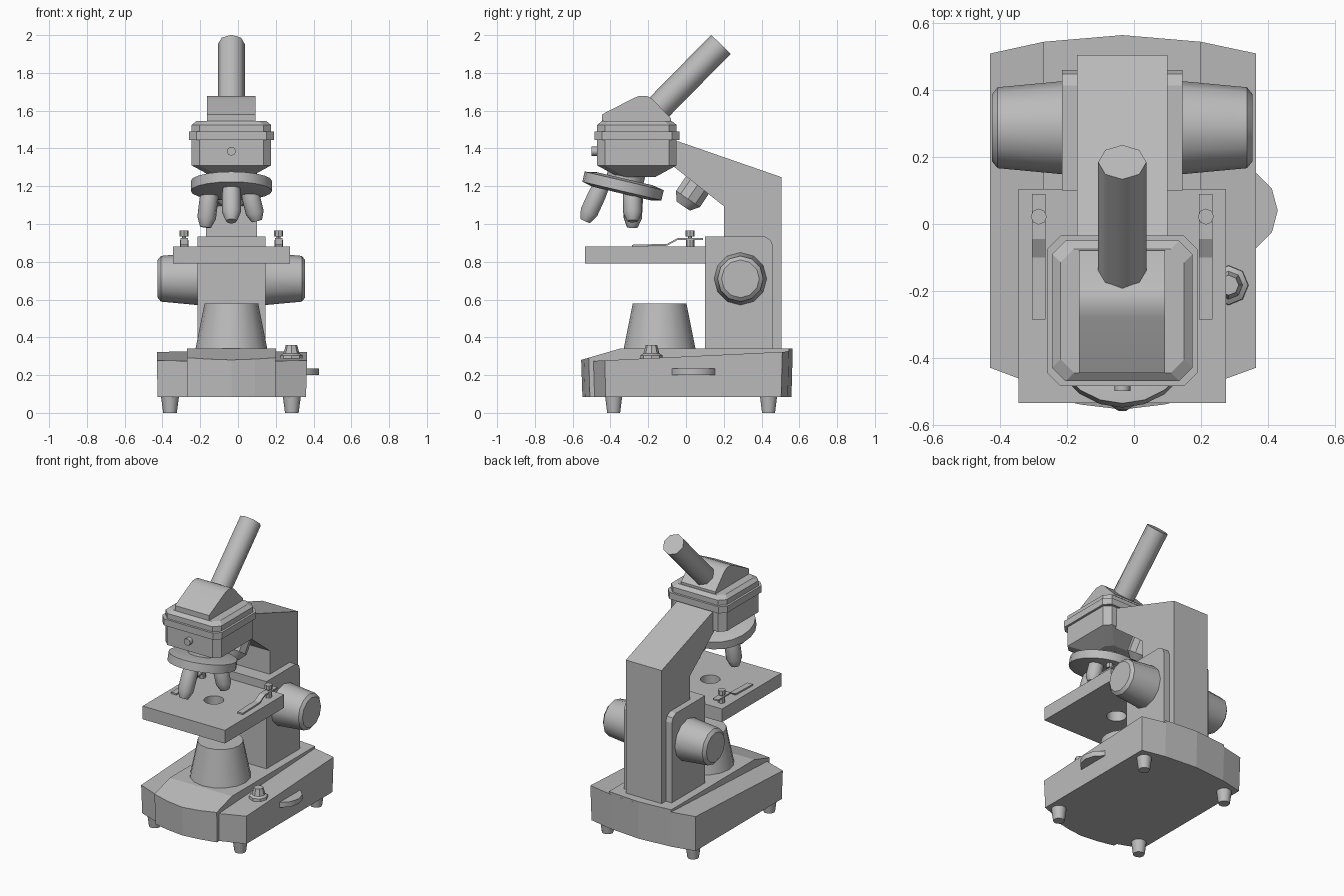
import bpy, bmesh, math
from mathutils import Vector

cube = bpy.data.objects.get("Cube")
if cube:
    bpy.data.objects.remove(cube, do_unlink=True)

GREY = (0.5, 0.5, 0.5, 1.0)
paint = bpy.data.materials.new("neutral_grey")
paint.use_nodes = True
paint.diffuse_color = GREY
paint.node_tree.nodes["Principled BSDF"].inputs["Base Color"].default_value = GREY

CX = -0.035  # centre plane of the body


def finish(bm, name, angle=0):
    """Turn a bmesh into an object, smooth below the given angle."""
    bmesh.ops.recalc_face_normals(bm, faces=bm.faces)
    mesh = bpy.data.meshes.new(name)
    bm.to_mesh(mesh)
    bm.free()
    mesh.materials.append(paint)
    if angle:
        for p in mesh.polygons:
            p.use_smooth = True
        mesh.set_sharp_from_angle(angle=math.radians(angle))
    ob = bpy.data.objects.new(name, mesh)
    bpy.context.collection.objects.link(ob)
    return ob


def loft(name, rings, angle=0):
    """Skin a list of equal-length vertex rings and cap both ends."""
    bm = bmesh.new()
    rows = [[bm.verts.new(p) for p in ring] for ring in rings]
    for a, b in zip(rows, rows[1:]):
        for i in range(len(a)):
            j = (i + 1) % len(a)
            bm.faces.new((a[i], a[j], b[j], b[i]))
    bm.faces.new(rows[0])
    bm.faces.new(rows[-1])
    return finish(bm, name, angle)


def side_profile(name, pts, x0, x1, angle=0):
    """Extrude a (y, z) outline across x."""
    return loft(name, [[(x, y, z) for y, z in pts] for x in (x0, x1)], angle)


def slab(name, pts, bottom, top):
    """Extrude an (x, y) outline up to a sloping top, narrowing a little below."""
    k = 0.988
    low = [(CX + (x - CX) * k, y * k, bottom) for x, y in pts]
    return loft(name, [low, [(x, y, top(y)) for x, y in pts]])


def turned(name, profile, origin, direction, sides=12, angle=50):
    """Turned part: (radius, distance) pairs along a direction."""
    q = Vector(direction).to_track_quat('Z', 'Y')
    o = Vector(origin)
    turn = [math.tau * i / sides for i in range(sides)]
    return loft(name, [[o + q @ Vector((r * math.cos(t), r * math.sin(t), d))
                        for t in turn] for r, d in profile], angle)


def between(name, start, end, profile, sides=10, angle=50):
    """Turned part whose distances are fractions from start to end."""
    d = Vector(end) - Vector(start)
    return turned(name, [(r, f * d.length) for r, f in profile], start, d, sides, angle)


# Base: sloping outer body, raised spine and slanted nose
slab("base_body",
     [(-0.43, -0.43), (-0.27, -0.49), (0.2, -0.49), (0.365, -0.43),
      (0.365, 0.51), (0.2, 0.545), (CX, 0.565), (-0.27, 0.545), (-0.43, 0.51)],
     0.085, lambda y: 0.275 + 0.048 * (y + 0.49))
slab("base_spine",
     [(-0.27, -0.35), (0.2, -0.35), (0.2, 0.545), (CX, 0.565), (-0.27, 0.545)],
     0.085, lambda y: 0.34)
slab("base_nose",
     [(-0.27, -0.35), (-0.27, -0.515), (-0.16, -0.54), (CX, -0.555),
      (0.09, -0.54), (0.2, -0.515), (0.2, -0.35)],
     0.085, lambda y: 0.34 + 0.29 * (y + 0.35))

# Feet
for side, x in (("right", -0.36), ("left", 0.285)):
    for end, y in (("front", -0.383), ("back", 0.437)):
        turned(f"foot_{end}_{side}", [(0.036, 0), (0.048, 0.09)], (x, y, 0), (0, 0, 1), 10)

# Lamp, lamp switch and dimmer wheel
turned("lamp_housing", [(0.19, 0), (0.142, 0.24)], (CX, -0.14, 0.34), (0, 0, 1), 16)
turned("switch", [(0.06, 0), (0.058, 0.02), (0.042, 0.03), (0.03, 0.075)],
       (0.283, -0.183, 0.285), (0, 0, 1), 8, 30)
turned("dimmer_wheel", [(0.13, 0), (0.13, 0.035)], (0.3, 0.04, 0.2), (0, 0, 1))

# Arm and the wider focus block around it
side_profile("arm",
             [(0.505, 0.34), (0.505, 1.248), (-0.04, 1.437), (-0.06, 1.437),
              (-0.06, 1.3), (0.2, 1.095), (0.2, 0.34)], -0.17, 0.1)
side_profile("focus_block",
             [(0.1, 0.34), (0.46, 0.34), (0.46, 0.885), (0.448, 0.915),
              (0.415, 0.935), (0.1, 0.935)], -0.215, 0.145)

# Focus knobs
for side, s in (("right", -1), ("left", 1)):
    turned(f"focus_knob_{side}", [(0.14, 0.17), (0.121, 0.373), (0.1, 0.39)],
           (CX, 0.288, 0.71), (s, 0, 0), 12, 35)

# Stage with its light hole
stage = side_profile("stage", [(-0.535, 0.79), (0.105, 0.79), (0.105, 0.88), (-0.535, 0.88)],
                     -0.345, 0.275)
cutter = turned("stage_hole_cutter", [(0.062, 0), (0.062, 0.3)], (CX, -0.21, 0.7), (0, 0, 1), 16)
cutter.hide_render = True
cut = stage.modifiers.new("hole", 'BOOLEAN')
cut.operation = 'DIFFERENCE'
cut.solver = 'EXACT'
cut.object = cutter
bpy.context.view_layer.update()
stage.data = bpy.data.meshes.new_from_object(
    stage.evaluated_get(bpy.context.evaluated_depsgraph_get()))
stage.modifiers.clear()
bpy.data.objects.remove(cutter, do_unlink=True)

# Slide clips and their screws
clip = [(-0.285, 0.88), (-0.1, 0.885), (-0.045, 0.915), (0.09, 0.915)]
outline = clip + [(y, z + 0.01) for y, z in reversed(clip)]
for side, x in (("right", -0.285), ("left", 0.215)):
    side_profile(f"slide_clip_{side}", outline, x - 0.02, x + 0.02)
    turned(f"clip_screw_{side}",
           [(0.022, 0), (0.022, 0.035), (0.011, 0.035), (0.011, 0.055),
            (0.024, 0.055), (0.024, 0.085)], (x, 0.022, 0.88), (0, 0, 1), 8, 30)


# Head: stacked chamfered squares
def chamfered(h, z, c=0.04):
    corners = [(h, c - h), (h, h - c), (h - c, h), (c - h, h),
               (-h, h - c), (-h, c - h), (c - h, -h), (h - c, -h)]
    return [(CX + x, y - 0.26, z) for x, y in corners]


loft("head", [chamfered(h, z) for h, z in (
    (0.1, 1.25), (0.21, 1.31), (0.21, 1.445), (0.225, 1.445),
    (0.225, 1.49), (0.21, 1.49), (0.21, 1.525), (0.185, 1.545))])
turned("head_screw", [(0.024, 0), (0.024, 0.04)], (CX, -0.46, 1.385), (0, -1, 0), 8)

# Eyepiece housing and tube
side_profile("eyepiece_housing",
             [(-0.445, 1.54), (-0.445, 1.58), (-0.28, 1.665), (-0.25, 1.677),
              (-0.205, 1.677), (-0.18, 1.663), (-0.08, 1.56), (-0.08, 1.54)],
             -0.165, 0.093, 35)
between("eyepiece_tube", (CX, -0.18, 1.58), (CX, 0.185, 1.951),
        [(0.072, 0), (0.072, 1)], 8)

# Tilted nosepiece with its neck
TILT = (0, -0.228, -0.973)
turned("nosepiece_neck", [(0.1, -0.1), (0.1, 0.01)], (CX, -0.325, 1.225), TILT, 16)
turned("nosepiece", [(0.15, -0.012), (0.215, 0), (0.215, 0.055), (0.16, 0.068)],
       (CX, -0.327, 1.228), TILT, 20, 30)

# Objectives, and the stub under the arm
lens = [(0.045, -0.15), (0.05, 0.2), (0.05, 0.72), (0.033, 0.95), (0.028, 1)]
between("objective_front", (CX, -0.457, 1.185), (CX, -0.535, 1.015), lens)
between("objective_left", (0.06, -0.285, 1.175), (0.1, -0.283, 1.015), lens)
between("objective_right", (-0.15, -0.275, 1.165), (-0.172, -0.285, 0.982), lens)
between("arm_stub", (CX, 0.07, 1.22), (CX, -0.015, 1.095),
        [(0.08, 0), (0.08, 0.7), (0.045, 1)], 10, 35)
